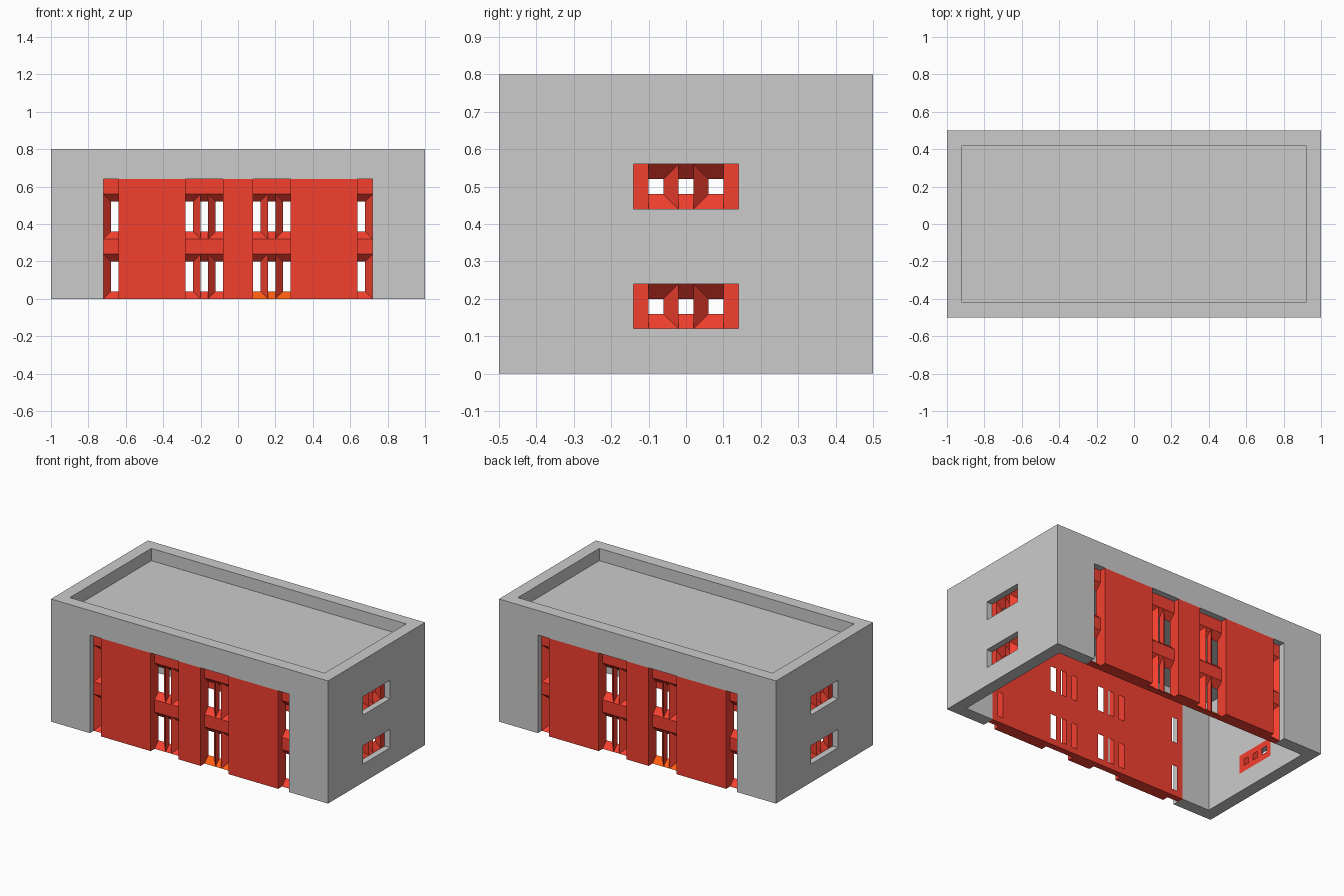
import bpy, bmesh, math
from mathutils import Matrix

if "Cube" in bpy.data.objects:
    bpy.data.objects.remove(bpy.data.objects["Cube"])


def material(name, color):
    m = bpy.data.materials.new(name)
    m.diffuse_color = color
    m.use_nodes = True
    m.node_tree.nodes["Principled BSDF"].inputs["Base Color"].default_value = m.diffuse_color
    return m


RED = material("red_panel", (0.9, 0.05, 0.028, 1))
ORANGE = material("orange_sill", (1.0, 0.11, 0.005, 1))


def add_object(name, bm, mats=()):
    me = bpy.data.meshes.new(name)
    bm.to_mesh(me)
    bm.free()
    ob = bpy.data.objects.new(name, me)
    for m in mats:
        me.materials.append(m)
    bpy.context.collection.objects.link(ob)
    return ob


def box(name, x, y, z, mats=()):
    bm = bmesh.new()
    bmesh.ops.create_cube(bm, size=1)
    for v in bm.verts:
        for i, (lo, hi) in enumerate((x, y, z)):
            v.co[i] = hi if v.co[i] > 0 else lo
    return add_object(name, bm, mats)


def cut(target, x, y, z):
    cutter = box("cutter", x, y, z)
    cutter.hide_render = True
    mod = target.modifiers.new("cut", 'BOOLEAN')
    mod.operation, mod.solver, mod.object = 'DIFFERENCE', 'EXACT', cutter
    bpy.context.view_layer.objects.active = target
    bpy.ops.object.modifier_apply(modifier=mod.name)
    bpy.data.objects.remove(cutter, do_unlink=True)


def window_slab(name, u, v, openings, depth=0.04):
    """Slab facing -y; each opening is (front rect, back rect, material), rect = u0, u1, v0, v1."""
    bm = bmesh.new()

    def quad(pts, mat=0):
        bm.faces.new([bm.verts.new(p) for p in pts]).material_index = mat

    def loop(r, y):
        return [(r[0], y, r[2]), (r[1], y, r[2]), (r[1], y, r[3]), (r[0], y, r[3])]

    # front and back skins as grids with the openings left out
    for side, y in ((0, -depth), (1, 0.0)):
        rects = [o[side] for o in openings]
        us = sorted({*u, *(c for r in rects for c in r[:2])})
        vs = sorted({*v, *(c for r in rects for c in r[2:])})
        for a, b in zip(us, us[1:]):
            for c, d in zip(vs, vs[1:]):
                mu, mv = (a + b) / 2, (c + d) / 2
                if not any(r[0] < mu < r[1] and r[2] < mv < r[3] for r in rects):
                    pts = loop((a, b, c, d), y)
                    quad(pts[::-1] if side else pts)
    # splayed reveals, bottom one is the sill
    for front, back, mat in openings:
        f, b = loop(front, -depth), loop(back, 0)
        for i in range(4):
            j = (i + 1) % 4
            quad((f[i], f[j], b[j], b[i]), mat if i == 0 else 0)
    # outer rim
    f, b = loop((*u, *v), -depth), loop((*u, *v), 0)
    for i in range(4):
        j = (i + 1) % 4
        quad((f[j], f[i], b[i], b[j]))
    bmesh.ops.remove_doubles(bm, verts=bm.verts, dist=1e-5)
    return add_object(name, bm, (RED, ORANGE))


def triple(c, w):
    """Three openings around c: splayed, straight, splayed (front and back u ranges)."""
    return [((c - w, c - 0.02), (c - w, c - 0.06)),
            ((c - 0.02, c + 0.02), (c - 0.02, c + 0.02)),
            ((c + 0.02, c + w), (c + 0.06, c + w))]


def place(ob, angle, dist):
    ob.matrix_world = Matrix.Rotation(angle, 4, 'Z') @ Matrix.Translation((0, -dist, 0))


# Building shell: hollow inside, thin sunken roof, facade openings, side windows
shell = box("building_shell", (-1, 1), (-0.5, 0.5), (0, 0.8))
cut(shell, (-0.92, 0.92), (-0.42, 0.42), (-0.1, 0.715))
cut(shell, (-0.92, 0.92), (-0.42, 0.42), (0.72, 0.9))
cut(shell, (-0.72, 0.72), (-0.6, 0.6), (-0.1, 0.64))
for z in (0.12, 0.44):
    cut(shell, (-1.1, 1.1), (-0.14, 0.14), (z, z + 0.12))

# Front and back facades
bays = [((-0.72, -0.64), (-0.68, -0.64)), ((0.64, 0.72), (0.64, 0.68))]
bays += triple(-0.18, 0.1) + triple(0.18, 0.1)
openings = []
for z in (0, 0.32):
    for fu, bu in bays:
        orange = int(z == 0 and 0 < fu[0] < 0.3)
        openings.append(((*fu, z, z + 0.24), (*bu, z + 0.04, z + 0.20), orange))
for side, angle in (("front", 0), ("back", math.pi)):
    place(window_slab(side + "_window_wall", (-0.72, 0.72), (0, 0.64), openings), angle, 0.42)
    for part, x in (("left", (-0.64, -0.28)), ("middle", (-0.08, 0.08)), ("right", (0.28, 0.64))):
        panel = box(f"{side}_{part}_panel", x, (-0.04, 0), (0, 0.64), (RED,))
        place(panel, angle, 0.46)

# Small side windows, two storeys
for side, angle in (("right", math.pi / 2), ("left", -math.pi / 2)):
    for floor, z in (("lower", 0.12), ("upper", 0.44)):
        holes = [((*fu, z, z + 0.12), (*bu, z + 0.04, z + 0.08), 0) for fu, bu in triple(0, 0.1)]
        place(window_slab(f"{side}_{floor}_window", (-0.14, 0.14), (z, z + 0.12), holes), angle, 0.92)
